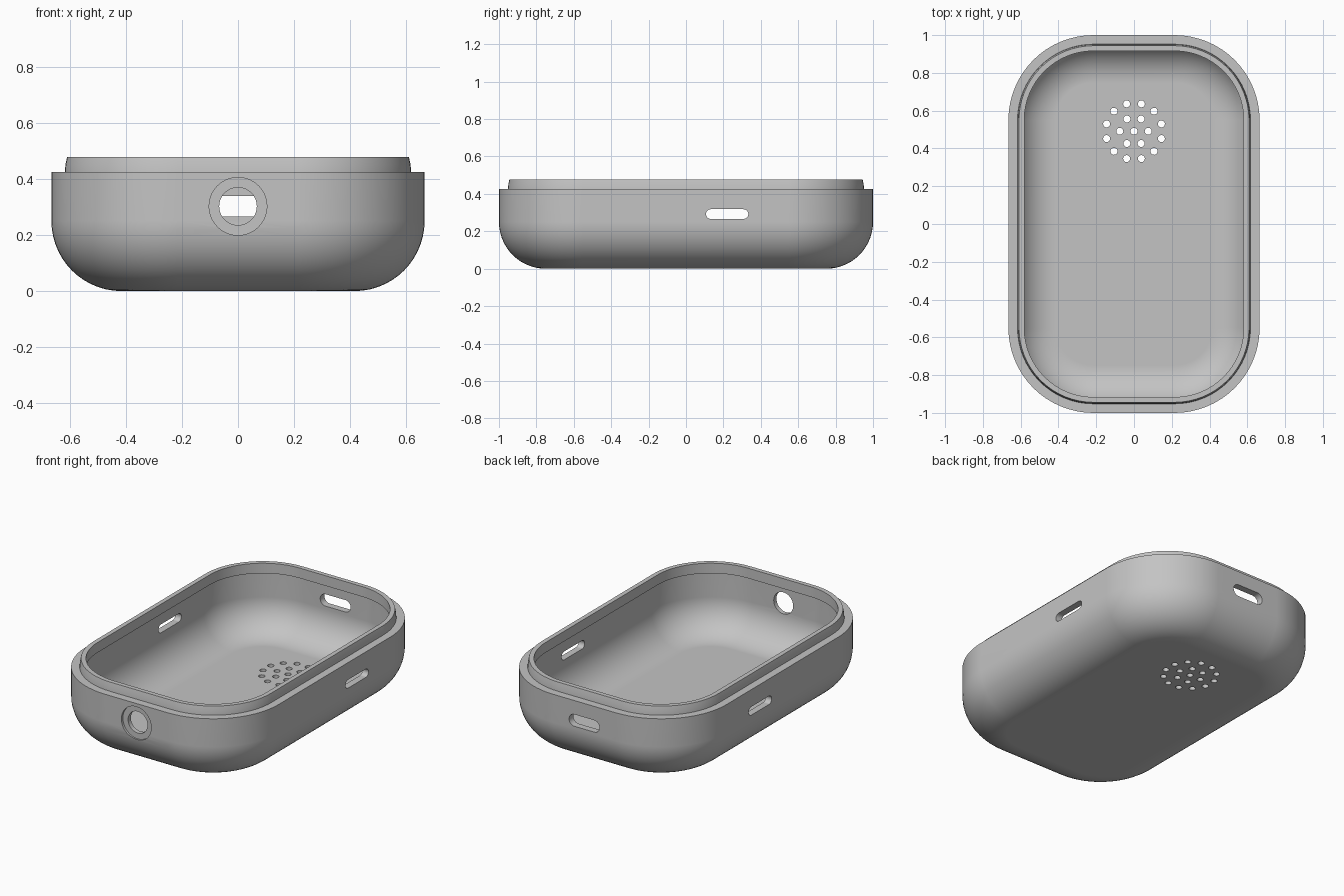
import bpy, bmesh
from math import pi, sin, cos
from mathutils import Matrix, Vector

if "Cube" in bpy.data.objects:
    bpy.data.objects.remove(bpy.data.objects["Cube"])

HALF_X, HALF_Y, CORNER = 0.665, 1.0, 0.45


def rounded_rect(hx, hy, r, steps):
    """Counter-clockwise outline of a rectangle with round corners."""
    pts = []
    for q, (sx, sy) in enumerate([(1, 1), (-1, 1), (-1, -1), (1, -1)]):
        for i in range(steps + 1):
            a = (q + i / steps) * pi / 2
            pts.append((sx * (hx - r) + r * cos(a), sy * (hy - r) + r * sin(a)))
    return pts


def loft(bm, rings):
    """Skin a list of closed 3D rings and cap both ends."""
    loops = [[bm.verts.new(p) for p in ring] for ring in rings]
    n = len(loops[0])
    for a, b in zip(loops, loops[1:]):
        for i in range(n):
            j = (i + 1) % n
            bm.faces.new((a[i], a[j], b[j], b[i]))
    bm.faces.new(loops[0][::-1])
    bm.faces.new(loops[-1])


def prism(bm, outline, lo, hi, matrix):
    """Straight cutter through an outline, placed by a matrix."""
    loft(bm, [[matrix @ Vector((x, y, z)) for x, y in outline] for z in (lo, hi)])


def make_object(name, bm):
    bmesh.ops.remove_doubles(bm, verts=bm.verts, dist=1e-5)
    bmesh.ops.recalc_face_normals(bm, faces=bm.faces)
    mesh = bpy.data.meshes.new(name)
    bm.to_mesh(mesh)
    bm.free()
    obj = bpy.data.objects.new(name, mesh)
    bpy.context.collection.objects.link(obj)
    return obj


def fillet(inset, base, r, steps=14):
    """Quarter-round section from the floor up to the wall: (inset, z)."""
    return [(inset + r - r * sin(t), base + r - r * cos(t))
            for t in (i / steps * pi / 2 for i in range(steps + 1))]


# Hollow tray of even thickness: outside, ledge, lip that overhangs inward, inside
LEDGE, LIP, UNDER, WALL = 0.425, 0.478, 0.415, 0.042
section = fillet(0, 0, 0.25)
section += [(0, LEDGE), (0.048, LEDGE), (0.05, 0.45), (0.056, LIP)]
section += [(0.084, LIP), (0.084, UNDER), (WALL, UNDER)]
section += fillet(WALL, 0.038, 0.21)[::-1]
bm = bmesh.new()
loft(bm, [[(x, y, z) for x, y in
           rounded_rect(HALF_X - d, HALF_Y - d, CORNER - d, 16)]
          for d, z in section])
case = make_object("case_shell", bm)

# Cutter frames: along -y, and along x
along_y = Matrix.Translation((0, 0, 0.302)) @ Matrix.Rotation(pi / 2, 4, "X")
along_x = Matrix(((0, 0, 1, 0), (1, 0, 0, 0.22), (0, 1, 0, 0.292), (0, 0, 0, 1)))


def circle(r, steps=10):
    return rounded_rect(r, r, r, steps)


# Front recess
bm = bmesh.new()
prism(bm, circle(0.103), 0.985, 1.2, along_y)
recess = make_object("recess_cutter", bm)

# Front bore, back port, side slots and sound holes
bm = bmesh.new()
prism(bm, circle(0.067), 0.7, 1.3, along_y)
prism(bm, rounded_rect(0.105, 0.037, 0.037, 8), -1.2, -0.7, along_y)
prism(bm, rounded_rect(0.113, 0.026, 0.026, 8), -1, 1, along_x)
for count, radius, start in ((1, 0, 0), (6, 0.075, 0), (12, 0.15, pi / 12)):
    for i in range(count):
        a = start + i * 2 * pi / count
        spot = Matrix.Translation((radius * cos(a), 0.491 + radius * sin(a), 0))
        prism(bm, circle(0.0185, 5), -0.1, 0.12, spot)
openings = make_object("openings_cutter", bm)

# Cut and bake, then drop the cutters
bpy.context.view_layer.objects.active = case
case.select_set(True)
for cutter in (recess, openings):
    cutter.hide_render = True
    mod = case.modifiers.new("cut", "BOOLEAN")
    mod.operation, mod.solver, mod.object = "DIFFERENCE", "EXACT", cutter
    bpy.ops.object.modifier_apply(modifier=mod.name)
    bpy.data.objects.remove(cutter)

# Plain grey plastic
grey = bpy.data.materials.new("grey_plastic")
grey.use_nodes = True
colour = (0.55, 0.55, 0.55, 1)
grey.diffuse_color = colour
grey.node_tree.nodes["Principled BSDF"].inputs["Base Color"].default_value = colour
case.data.materials.clear()
case.data.materials.append(grey)

# Smooth curves, crisp rims
bpy.ops.object.shade_smooth_by_angle(angle=pi / 9)
weighted = case.modifiers.new("flat_faces", "WEIGHTED_NORMAL")
weighted.keep_sharp = True
